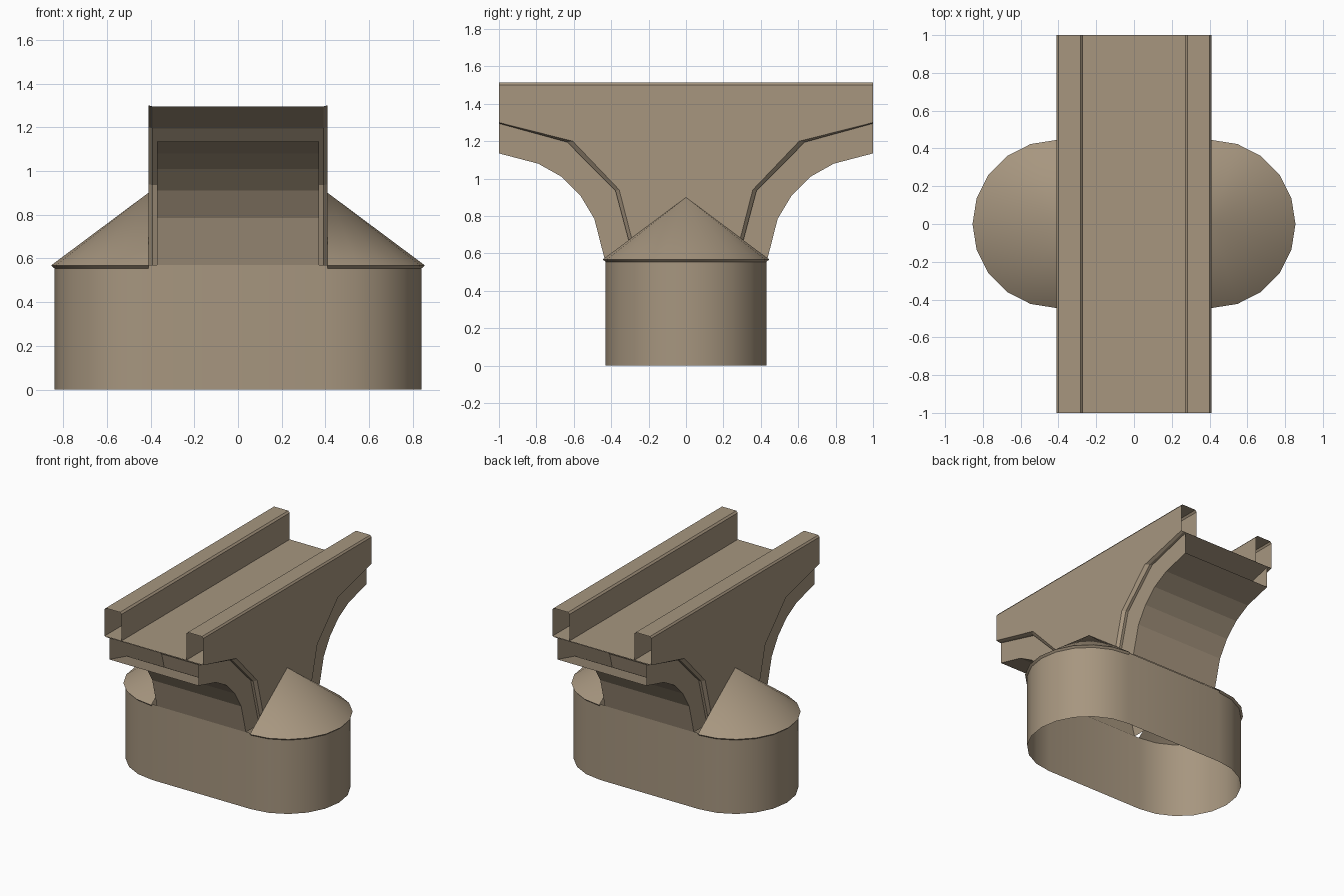
import bpy, bmesh, math

if "Cube" in bpy.data.objects:
    bpy.data.objects.remove(bpy.data.objects["Cube"])

stone = bpy.data.materials.new("tan stone")
stone.diffuse_color = (0.385, 0.305, 0.213, 1)
stone.use_nodes = True
stone.node_tree.nodes["Principled BSDF"].inputs["Base Color"].default_value = stone.diffuse_color


def make(name, polys, smooth=False):
    """Build an object from a list of polygons, merging shared points."""
    bm = bmesh.new()
    for p in polys:
        bm.faces.new([bm.verts.new(v) for v in p])
    bmesh.ops.remove_doubles(bm, verts=bm.verts, dist=1e-4)
    bmesh.ops.recalc_face_normals(bm, faces=bm.faces)
    me = bpy.data.meshes.new(name)
    bm.to_mesh(me)
    bm.free()
    me.materials.append(stone)
    ob = bpy.data.objects.new(name, me)
    bpy.context.collection.objects.link(ob)
    if smooth:
        bpy.ops.object.select_all(action='DESELECT')
        ob.select_set(True)
        bpy.context.view_layer.objects.active = ob
        bpy.ops.object.shade_smooth_by_angle(angle=math.radians(35))
    return ob


def bridge(a, b, closed=False):
    """Quads between two point rows."""
    n = len(a)
    return [[a[i], a[(i + 1) % n], b[(i + 1) % n], b[i]]
            for i in range(n if closed else n - 1)]


def at_x(profile, x, s=1):
    return [(x, s * y, z) for y, z in profile]


# Arch curves on one side (y, z), from the deck end down to the pier
wall_edge = [(1, 1.3), (0.605, 1.2), (0.357, 0.94), (0.262, 0.57)]
extrados = [(1, 1.295), (0.635, 1.195), (0.377, 0.935), (0.28, 0.57)]
intrados = [(1, 1.135), (0.79, 1.08), (0.665, 1.01), (0.565, 0.91),
            (0.49, 0.785), (0.435, 0.57)]

# Spandrel walls on both sides
for side, label in ((1, "right"), (-1, "left")):
    outline = at_x(wall_edge, 0.41 * side) + at_x(wall_edge, 0.41 * side, -1)[::-1]
    make("spandrel_wall_" + label, [outline])

    # Parapet: open-ended channel with bevelled top edges
    section = [(0.41, 1.3), (0.41, 1.5), (0.40, 1.513), (0.282, 1.513),
               (0.27, 1.5), (0.27, 1.3)]
    make("parapet_" + label, bridge([(side * x, -1, z) for x, z in section],
                                    [(side * x, 1, z) for x, z in section]))

# Deck
make("deck", [[(-0.41, -1, 1.3), (0.41, -1, 1.3), (0.41, 1, 1.3), (-0.41, 1, 1.3)]])

# Half arches at front and back
for s, label in ((-1, "front"), (1, "back")):
    make("arch_soffit_" + label,
         bridge(at_x(intrados, -0.37, s), at_x(intrados, 0.37, s)))
    trim = bridge(at_x(extrados, -0.39, s), at_x(extrados, 0.39, s))
    for side in (1, -1):
        trim += bridge(at_x(wall_edge, 0.41 * side, s), at_x(extrados, 0.39 * side, s))
    make("arch_upper_trim_" + label, trim)
    for side in (1, -1):
        make("arch_ring_face_" + label,
             [at_x(extrados, 0.37 * side, s) + at_x(intrados, 0.37 * side, s)[::-1]])


def half_ring(r, z, side, n=10):
    angles = [math.radians(-90 + 180 * i / n) for i in range(n + 1)]
    return [(side * (0.41 + r * math.cos(a)), side * r * math.sin(a), z) for a in angles]


# Pier: hollow stadium-shaped shell
low = half_ring(0.43, 0, 1) + half_ring(0.43, 0, -1)
high = half_ring(0.43, 0.57, 1) + half_ring(0.43, 0.57, -1)
make("pier", bridge(low, high, closed=True), smooth=True)

# Half-cone caps with a small lip
for side, label in ((1, "right"), (-1, "left")):
    rim = half_ring(0.445, 0.568, side)
    lip = half_ring(0.43, 0.555, side)
    apex = (0.41 * side, 0, 0.9)
    cone = [[rim[i], rim[i + 1], apex] for i in range(len(rim) - 1)]
    make("cone_cap_" + label, cone + bridge(lip, rim), smooth=True)
